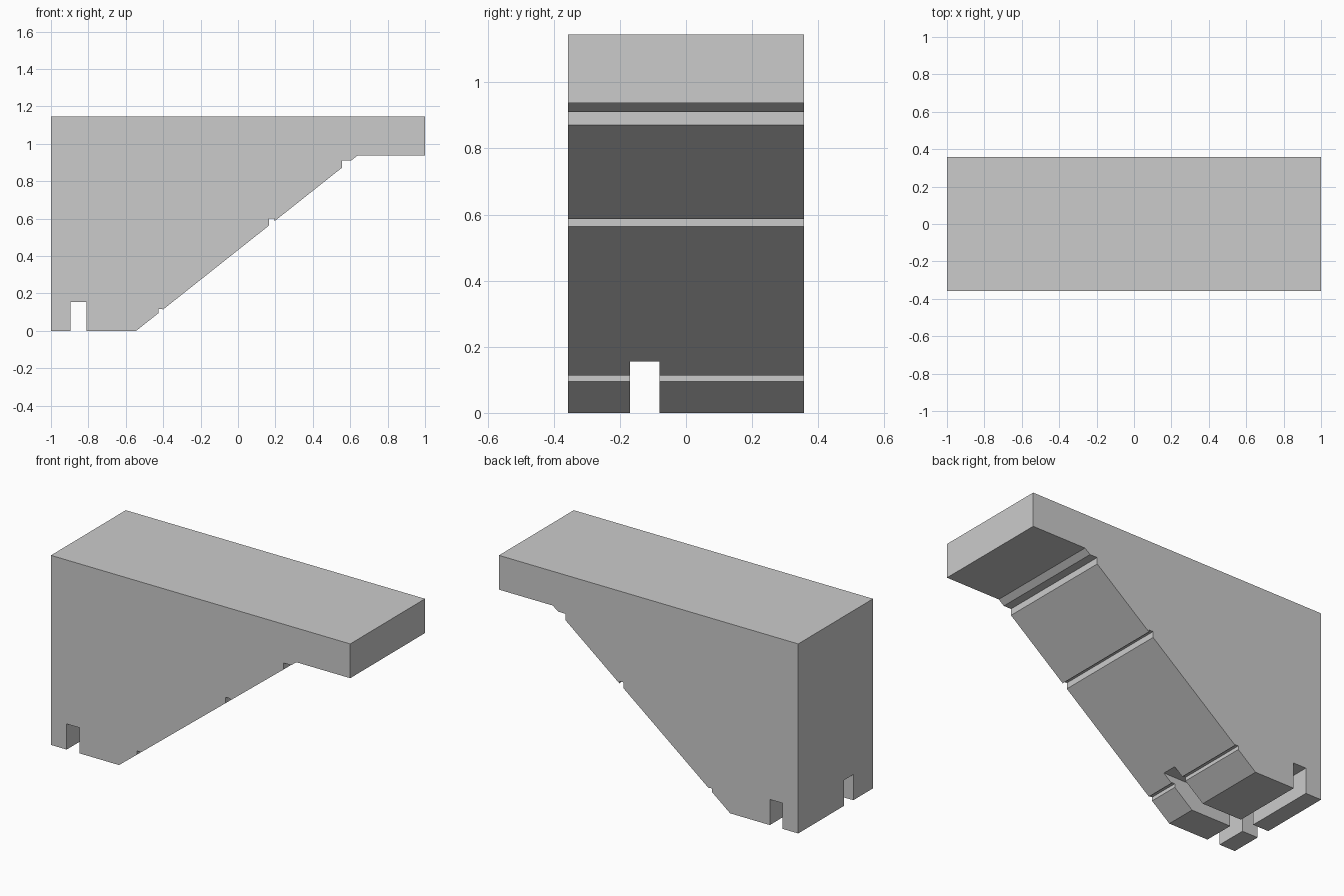
import bpy
import bmesh

if "Cube" in bpy.data.objects:
    bpy.data.objects.remove(bpy.data.objects["Cube"])

HALF_DEPTH = 0.357
FOOT_X, SLOPE = -0.545, 0.7925


def on_slope(x):
    return (x, (x - FOOT_X) * SLOPE)


def notch(x0, x1, top):
    """Small step cut into the sloping underside."""
    return [on_slope(x0), (x0, top), (x1, top), on_slope(x1)]


def extrude_profile(name, points, y0, y1):
    bm = bmesh.new()
    face = bm.faces.new([bm.verts.new((x, y0, z)) for x, z in points])
    new = bmesh.ops.extrude_face_region(bm, geom=[face])["geom"]
    verts = [v for v in new if isinstance(v, bmesh.types.BMVert)]
    bmesh.ops.translate(bm, verts=verts, vec=(0, y1 - y0, 0))
    bmesh.ops.remove_doubles(bm, verts=bm.verts, dist=1e-5)
    bmesh.ops.recalc_face_normals(bm, faces=bm.faces)
    mesh = bpy.data.meshes.new(name)
    bm.to_mesh(mesh)
    bm.free()
    obj = bpy.data.objects.new(name, mesh)
    bpy.context.collection.objects.link(obj)
    return obj


# Bracket body: cross slot in the foot, notched slope, overhanging slab
profile = [(-1, 0), (-0.895, 0), (-0.895, 0.155), (-0.81, 0.155), (-0.81, 0), (FOOT_X, 0)]
profile += notch(-0.425, -0.403, 0.117)
profile += notch(0.167, 0.196, 0.6)
profile += [on_slope(0.555), (0.555, 0.911), (0.605, 0.911)]
profile += [(0.64, 0.938), (1, 0.938), (1, 1.145), (-1, 1.145)]
body = extrude_profile("bracket_body", profile, -HALF_DEPTH, HALF_DEPTH)

# Lengthwise slot through the foot
cutter = extrude_profile("slot_cutter",
                         [(-1.2, -0.1), (1.2, -0.1), (1.2, 0.1549), (-1.2, 0.1549)],
                         -0.169, -0.08)
cutter.hide_render = True
cutter.hide_set(True)
mod = body.modifiers.new("foot_slot", 'BOOLEAN')
mod.operation = 'DIFFERENCE'
mod.solver = 'EXACT'
mod.object = cutter
bpy.context.view_layer.objects.active = body
body.select_set(True)
bpy.ops.object.modifier_apply(modifier=mod.name)
bpy.data.objects.remove(cutter)
